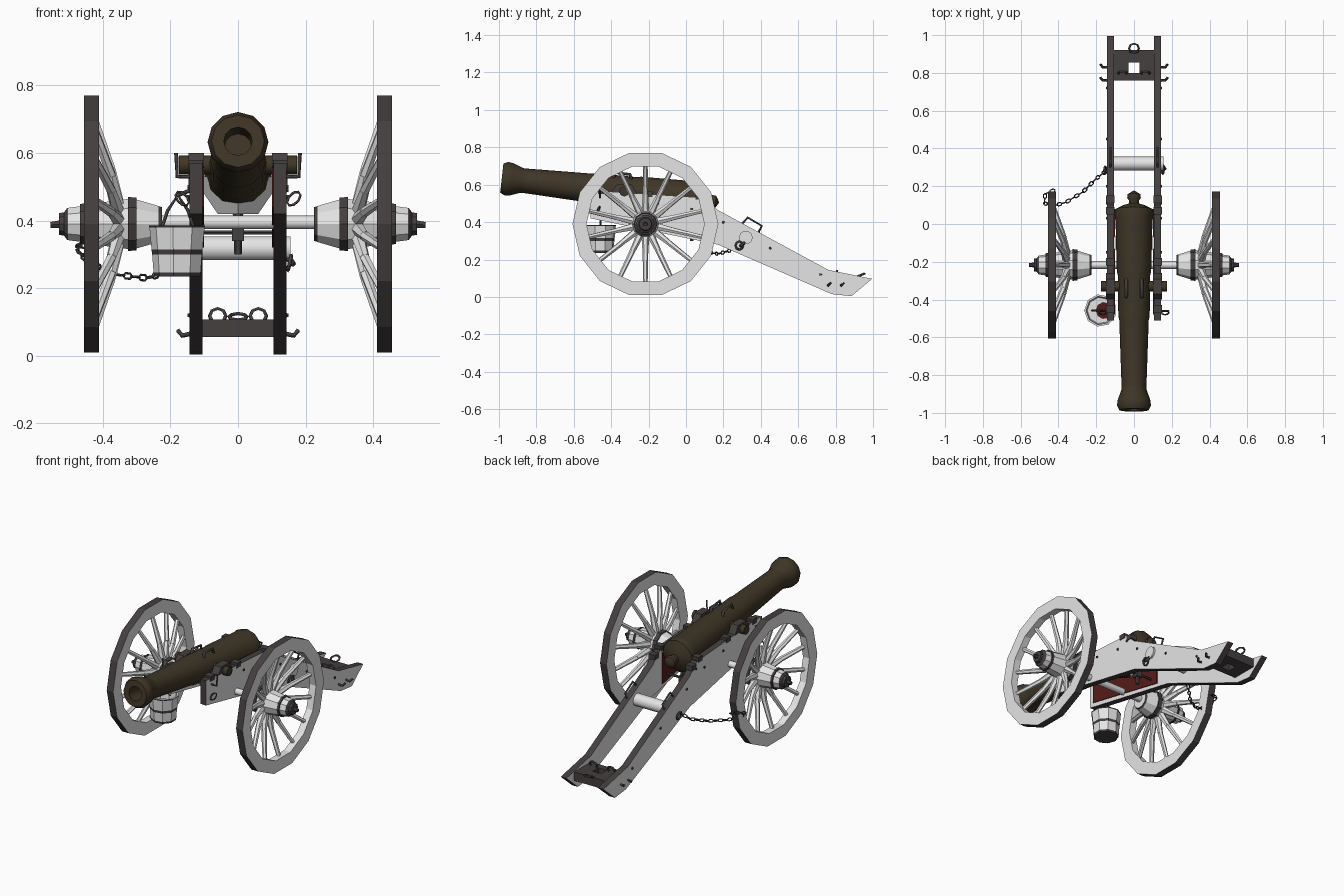
import bpy, bmesh, math
from mathutils import Vector, Matrix

cube = bpy.data.objects.get("Cube")
if cube:
    bpy.data.objects.remove(cube, do_unlink=True)


def material(name, rgb):
    m = bpy.data.materials.new(name)
    m.use_nodes = True
    m.diffuse_color = (*rgb, 1)
    m.node_tree.nodes["Principled BSDF"].inputs["Base Color"].default_value = (*rgb, 1)
    return m


WOOD = material("pale_wood", (0.78, 0.78, 0.78))
IRON = material("dark_iron", (0.06, 0.05, 0.05))
BRONZE = material("dark_bronze", (0.05, 0.037, 0.02))
RED = material("dark_red", (0.09, 0.012, 0.01))


def finish(name, bm, mats, smooth=False):
    bmesh.ops.remove_doubles(bm, verts=bm.verts, dist=1e-5)
    bmesh.ops.recalc_face_normals(bm, faces=bm.faces)
    me = bpy.data.meshes.new(name)
    bm.to_mesh(me)
    bm.free()
    for m in mats:
        me.materials.append(m)
    ob = bpy.data.objects.new(name, me)
    bpy.context.collection.objects.link(ob)
    if smooth:
        bpy.ops.object.select_all(action='DESELECT')
        ob.select_set(True)
        bpy.context.view_layer.objects.active = ob
        bpy.ops.object.shade_smooth_by_angle(angle=math.radians(50))
    return ob


def revolve(name, profile, sides, mats, origin, axis, second=(), smooth=False, closed=False):
    """Turn (height, radius) points around an axis; segments in `second` use material 1."""
    bm = bmesh.new()
    M = Matrix.Translation(origin) @ Vector(axis).to_track_quat('Z', 'Y').to_matrix().to_4x4()
    rings = []
    for h, r in profile:
        angles = [2 * math.pi * i / sides for i in range(sides)]
        rings.append([bm.verts.new(M @ Vector((r * math.cos(a), r * math.sin(a), h))) for a in angles])
    for k in range(len(rings) if closed else len(rings) - 1):
        lo, hi = rings[k], rings[(k + 1) % len(rings)]
        for i in range(sides):
            j = (i + 1) % sides
            f = bm.faces.new((lo[i], lo[j], hi[j], hi[i]))
            f.material_index = 1 if k in second else 0
    return finish(name, bm, mats, smooth)


def rod(name, a, b, r1, r2, mat, sides=6):
    a, b = Vector(a), Vector(b)
    d = (b - a).length
    return revolve(name, [(0, 0), (0, r1), (d, r2), (d, 0)], sides, [mat], a, b - a, smooth=True)


def box(name, lo, hi, mat):
    bm = bmesh.new()
    bmesh.ops.create_cube(bm, size=1)
    for v in bm.verts:
        v.co = [(lo[i] + hi[i]) / 2 + v.co[i] * (hi[i] - lo[i]) for i in range(3)]
    return finish(name, bm, [mat])


def wire(name, points, radius, cyclic=False):
    """Bent iron bar following points."""
    cu = bpy.data.curves.new(name, 'CURVE')
    cu.dimensions = '3D'
    cu.bevel_depth, cu.bevel_resolution, cu.use_fill_caps = radius, 0, True
    sp = cu.splines.new('POLY')
    sp.points.add(len(points) - 1)
    for p, co in zip(sp.points, points):
        p.co = (*co, 1)
    sp.use_cyclic_u = cyclic
    cu.materials.append(IRON)
    ob = bpy.data.objects.new(name, cu)
    bpy.context.collection.objects.link(ob)
    return ob


def loop(centre, u, v, n=8):
    c, u, v = Vector(centre), Vector(u), Vector(v)
    return [c + u * math.cos(2 * math.pi * i / n) + v * math.sin(2 * math.pi * i / n) for i in range(n)]


def slab(name, outline, x1, x2, mats):
    """Side outline (y, z) extruded in x; edge faces take material 1."""
    bm = bmesh.new()
    f = bm.faces.new([bm.verts.new((x1, y, z)) for y, z in outline])
    ext = bmesh.ops.extrude_face_region(bm, geom=[f])
    for v in ext["geom"]:
        if isinstance(v, bmesh.types.BMVert):
            v.co.x = x2
    bm.normal_update()
    for f in bm.faces:
        f.material_index = 0 if abs(f.normal.x) > 0.5 else len(mats) - 1
    return finish(name, bm, mats)


# Barrel with bore and cascabel
barrel_dir = Vector((0, 1, -0.112)).normalized()
muzzle = Vector((0, -0.985, 0.635))
barrel = [(0.16, 0), (0.16, 0.04), (0, 0.042), (0, 0.078), (0.025, 0.09), (0.055, 0.086), (0.11, 0.066),
          (0.13, 0.066), (0.48, 0.078), (0.5, 0.083), (0.72, 0.086), (0.74, 0.091), (1.02, 0.098),
          (1.04, 0.103), (1.07, 0.1), (1.09, 0.06), (1.1, 0.026), (1.115, 0.026), (1.13, 0.036),
          (1.15, 0.034), (1.17, 0)]
revolve("barrel", barrel, 12, [BRONZE], muzzle, barrel_dir, smooth=True)
rod("trunnions", (-0.175, -0.33, 0.565), (0.175, -0.33, 0.565), 0.028, 0.028, BRONZE, 8)

# Carriage outlines
cheek = [(-0.51, 0.57), (0.1, 0.53), (0.17, 0.465), (0.76, 0.145), (0.995, 0.097), (0.885, 0.004),
         (0.78, 0.015), (0.17, 0.28), (-0.51, 0.42)]
lining = [(-0.48, 0.55), (0.08, 0.51), (0.08, 0.32), (-0.48, 0.44)]

for s, side in ((1, "left"), (-1, "right")):
    # Carriage cheeks and their fittings
    slab(side + "_cheek", cheek, s * 0.105, s * 0.143, [WOOD, IRON])
    slab(side + "_cheek_lining", lining, s * 0.1, s * 0.105, [RED])
    slab(side + "_trunnion_cap", [(-0.4, 0.56), (-0.37, 0.6), (-0.29, 0.6), (-0.26, 0.55)],
         s * 0.1, s * 0.147, [IRON])
    wire(side + "_front_spike", [(s * 0.14, -0.46, 0.53), (s * 0.18, -0.46, 0.53), (s * 0.183, -0.46, 0.6)], 0.006)
    wire(side + "_front_ring", loop((s * 0.165, -0.47, 0.465), (s * 0.02, 0, 0.01), (0, 0.01, 0.018)), 0.004, True)
    x = s * 0.125
    wire(side + "_lift_handle", [(x, 0.3, 0.39), (x, 0.33, 0.425), (x, 0.405, 0.38), (x, 0.385, 0.34)], 0.006)
    wire(side + "_side_hook", loop((s * 0.153, 0.285, 0.275), (0, 0.02, 0), (s * 0.005, 0, 0.022)), 0.006, True)
    for y in (0.76, 0.83):
        wire(side + "_trail_hook", [(s * 0.14, y, 0.065), (s * 0.165, y, 0.06), (s * 0.178, y + 0.015, 0.075)], 0.007)
    for y, z in ((-0.15, 0.5), (0.03, 0.47), (0.11, 0.49), (0.2, 0.4), (0.45, 0.26), (0.72, 0.12)):
        rod(side + "_bolt", (s * 0.14, y, z), (s * 0.149, y, z), 0.008, 0.006, IRON)
    for y, z in ((-0.45, 0.56), (-0.2, 0.545), (0.07, 0.53), (0.13, 0.5)):
        box(side + "_strap", (x - 0.022, y - 0.02, z - 0.01), (x + 0.022, y + 0.02, z + 0.02), IRON)
    wire(side + "_plate_ring", loop((s * 0.06, 0.8, 0.118), (0.024, 0, 0), (0, 0.008, 0.022)), 0.006, True)

    # Barrel lifting handles
    h = s * 0.04
    wire(side + "_barrel_handle", [(h, -0.39, 0.63), (h, -0.38, 0.665), (h, -0.3, 0.655), (h, -0.29, 0.62)], 0.009)

    # Wheel: rim with iron tyre, hub with bands, spokes
    hub = Vector((0, -0.217, 0.39))
    out = (s, 0, 0)
    revolve(side + "_wheel_rim", [(0.412, 0.315), (0.412, 0.39), (0.455, 0.39), (0.455, 0.315)], 14,
            [WOOD, IRON], hub, out, second=(1,), closed=True)
    revolve(side + "_wheel_hub", [(0.225, 0), (0.225, 0.052), (0.235, 0.056), (0.3, 0.076), (0.3, 0.082),
            (0.325, 0.084), (0.325, 0.078), (0.455, 0.06), (0.455, 0.064), (0.468, 0.062), (0.468, 0.055),
            (0.505, 0.05), (0.515, 0.036), (0.53, 0.034), (0.53, 0)], 10, [WOOD, IRON], hub, out,
            second=(1, 3, 4, 5, 7, 8, 9, 11, 12, 13))
    rod(side + "_axle_pin", (s * 0.52, -0.217, 0.39), (s * 0.555, -0.217, 0.387), 0.014, 0.01, IRON)
    for i in range(14):
        a = 2 * math.pi * (i + 0.5) / 14
        d = Vector((0, math.cos(a), math.sin(a)))
        knee = hub + d * 0.16 + Vector((s * 0.375, 0, 0))
        rod(side + "_spoke", hub + d * 0.06 + Vector((s * 0.355, 0, 0)), knee, 0.021, 0.015, WOOD)
        rod(side + "_spoke_end", knee, hub + d * 0.32 + Vector((s * 0.428, 0, 0)), 0.015, 0.012, WOOD)

# Axle, transom, bed and elevating screw
rod("axle", (-0.3, -0.217, 0.395), (0.3, -0.217, 0.395), 0.02, 0.02, WOOD, 8)
rod("transom", (-0.11, 0.32, 0.318), (0.155, 0.32, 0.318), 0.037, 0.037, WOOD, 10)
rod("transom_pin", (0.14, 0.32, 0.3), (0.165, 0.29, 0.27), 0.012, 0.008, IRON)
revolve("bed_block", [(0, 0), (0, 0.06), (0.11, 0.135), (0.11, 0)], 4, [WOOD, RED],
        (0, -0.1, 0.42), (0, 0, 1), second=(0,)).rotation_euler = (0, 0, 0)
rod("screw_bar", (-0.11, 0.03, 0.365), (0.11, 0.03, 0.365), 0.007, 0.007, IRON)
rod("elevating_screw", (0, 0.03, 0.3), (0, 0.03, 0.43), 0.011, 0.016, IRON)
box("screw_head", (-0.018, 0.012, 0.34), (0.018, 0.048, 0.38), IRON)

# Trail plate framing a square hole, with towing ring
for lo, hi in (((-0.107, 0.76), (-0.028, 0.92)), ((0.028, 0.76), (0.107, 0.92)),
               ((-0.03, 0.76), (0.03, 0.8)), ((-0.03, 0.855), (0.03, 0.92))):
    box("trail_plate", (*lo, 0.055), (*hi, 0.108), IRON)
wire("towing_ring", loop((0, 0.93, 0.115), (0.026, 0, 0), (0, 0.025, 0.01)), 0.006, True)

# Water bucket with hoops and handle
bx, by = -0.178, -0.458
revolve("bucket", [(0, 0), (0, 0.07), (0.012, 0.072), (0.065, 0.076), (0.08, 0.078), (0.144, 0.084),
        (0.15, 0.086), (0.15, 0.076), (0.09, 0.07), (0.09, 0)], 9, [WOOD, IRON],
        (bx, by, 0.235), (0, 0, 1), second=(0, 1, 3, 5))
revolve("bucket_lining", [(0, 0), (0.002, 0.045)], 9, [RED], (bx + 0.02, by, 0.328), (0, 0, 1))
wire("bucket_handle", [(bx - 0.045, by, 0.385), (bx - 0.03, by, 0.43), (bx, by, 0.475),
                       (bx + 0.03, by, 0.43), (bx + 0.045, by, 0.385)], 0.005)
wire("bucket_hook", [(bx, by, 0.475), (-0.14, by, 0.49)], 0.006)

# Drag chain from cheek to wheel, links alternating
path = [Vector(p) for p in ((-0.15, 0.28, 0.29), (-0.2, 0.24, 0.25), (-0.27, 0.17, 0.23), (-0.36, 0.115, 0.24),
                            (-0.43, 0.095, 0.27), (-0.475, 0.11, 0.31), (-0.47, 0.16, 0.33), (-0.42, 0.18, 0.32))]
count = 0
for a, b in zip(path, path[1:]):
    n = max(1, round((b - a).length / 0.024))
    d = (b - a).normalized()
    across = d.cross(Vector((0, 0, 1))).normalized()
    for i in range(n):
        count += 1
        v = across if count % 2 else d.cross(across)
        wire("chain_link", loop(a.lerp(b, (i + 0.5) / n), d * 0.016, v * 0.009, 6), 0.0035, True)
